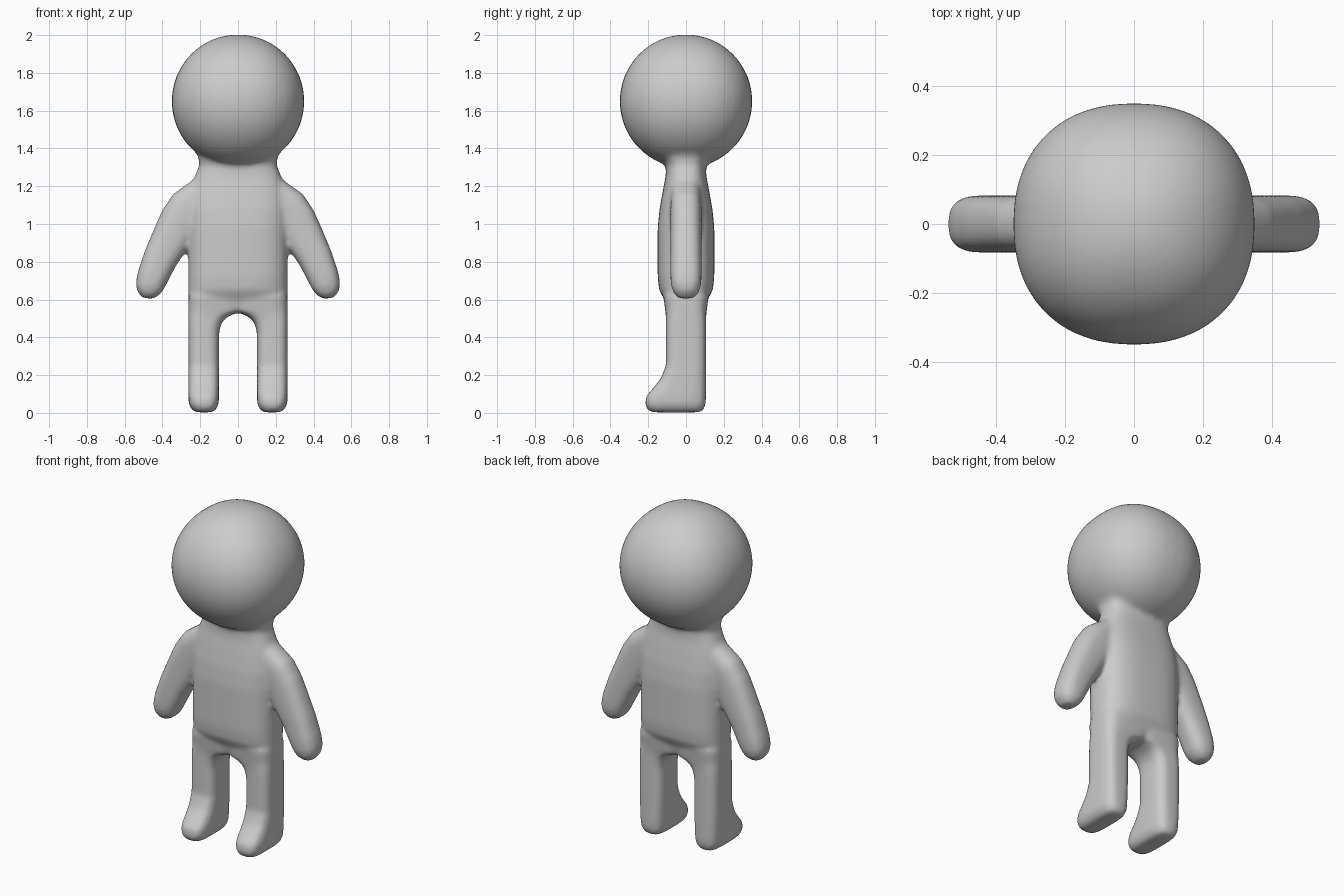
import bpy, bmesh, math
from mathutils import Vector

skin = bpy.data.materials.new("plain_grey")
skin.diffuse_color = (0.6, 0.6, 0.6, 1)

bm = bmesh.new()
SIDES = 40


def loft(rings, power):
    """Skin rings of (centre, half width, half depth, width direction)."""
    loops = []
    for c, w, d, u in rings:
        loop = []
        for i in range(SIDES):
            a = 2 * math.pi * i / SIDES
            ca, sa = math.cos(a), math.sin(a)
            p = Vector(c) + u * (w * math.copysign(abs(ca) ** (2 / power), ca))
            p.y += d * math.copysign(abs(sa) ** (2 / power), sa)
            loop.append(bm.verts.new(p))
        loops.append(loop)
    for a, b in zip(loops, loops[1:]):
        for i in range(SIDES):
            j = (i + 1) % SIDES
            bm.faces.new((a[i], a[j], b[j], b[i]))
    bm.faces.new(loops[0][::-1])
    bm.faces.new(loops[-1])


X = Vector((1, 0, 0))

# head: slightly squared ball
head = []
for i in range(1, 32):
    t = math.pi * i / 32
    r = 0.351 * math.sin(t)
    head.append(((0, 0, 1.65 - 0.353 * math.cos(t)), r, r, X))
loft(head, 2.25)

# torso and neck: z, half width, half depth
torso = [(0.54, 0.25, 0.095), (0.60, 0.262, 0.115), (0.65, 0.263, 0.142),
         (0.72, 0.263, 0.15), (0.98, 0.263, 0.15), (1.08, 0.263, 0.14),
         (1.18, 0.25, 0.122), (1.25, 0.23, 0.108), (1.31, 0.205, 0.105),
         (1.36, 0.21, 0.13), (1.42, 0.255, 0.22)]
loft([((0, 0, z), w, d, X) for z, w, d in torso], 2.8)

# leg and foot: z, inner x, outer x, front y, back y
leg = [(0.003, 0.135, 0.225, -0.18, 0.075), (0.015, 0.118, 0.243, -0.203, 0.093),
       (0.045, 0.103, 0.26, -0.218, 0.104), (0.09, 0.10, 0.263, -0.21, 0.106),
       (0.13, 0.10, 0.263, -0.175, 0.106), (0.18, 0.10, 0.263, -0.135, 0.106),
       (0.25, 0.10, 0.263, -0.106, 0.106), (0.43, 0.10, 0.263, -0.106, 0.106),
       (0.475, 0.088, 0.263, -0.106, 0.106), (0.505, 0.062, 0.263, -0.106, 0.106),
       (0.525, 0.02, 0.263, -0.108, 0.108), (0.54, -0.04, 0.263, -0.11, 0.11),
       (0.62, -0.04, 0.262, -0.12, 0.12)]
# arm: x, z, half width, half depth
arm = [(0.13, 1.20, 0.09, 0.08), (0.26, 1.08, 0.115, 0.083), (0.305, 1.015, 0.112, 0.083),
       (0.34, 0.95, 0.106, 0.083), (0.41, 0.82, 0.092, 0.083), (0.452, 0.72, 0.083, 0.083),
       (0.468, 0.67, 0.076, 0.078), (0.476, 0.635, 0.06, 0.066), (0.48, 0.607, 0.03, 0.04)]
for s in (1, -1):
    loft([((s * (a + b) / 2, (f + k) / 2, z), (b - a) / 2, (k - f) / 2, X)
          for z, a, b, f, k in leg], 3.6)
    rings = []
    for i, (x, z, w, d) in enumerate(arm):
        p, q = arm[max(i - 1, 0)], arm[min(i + 1, len(arm) - 1)]
        across = Vector((s * (p[1] - q[1]), 0, q[0] - p[0])).normalized()
        rings.append(((s * x, 0, z), w, d, across))
    loft(rings, 2.6)

bmesh.ops.recalc_face_normals(bm, faces=bm.faces)
mesh = bpy.data.meshes.new("figure")
bm.to_mesh(mesh)
bm.free()
figure = bpy.data.objects.new("figure", mesh)
bpy.context.collection.objects.link(figure)
mesh.materials.append(skin)

# fuse the parts into one soft skin
fuse = figure.modifiers.new("fuse", 'REMESH')
fuse.mode = 'VOXEL'
fuse.voxel_size = 0.013
fuse.use_smooth_shade = True
soften = figure.modifiers.new("soften", 'SMOOTH')
soften.factor = 0.5
soften.iterations = 10
